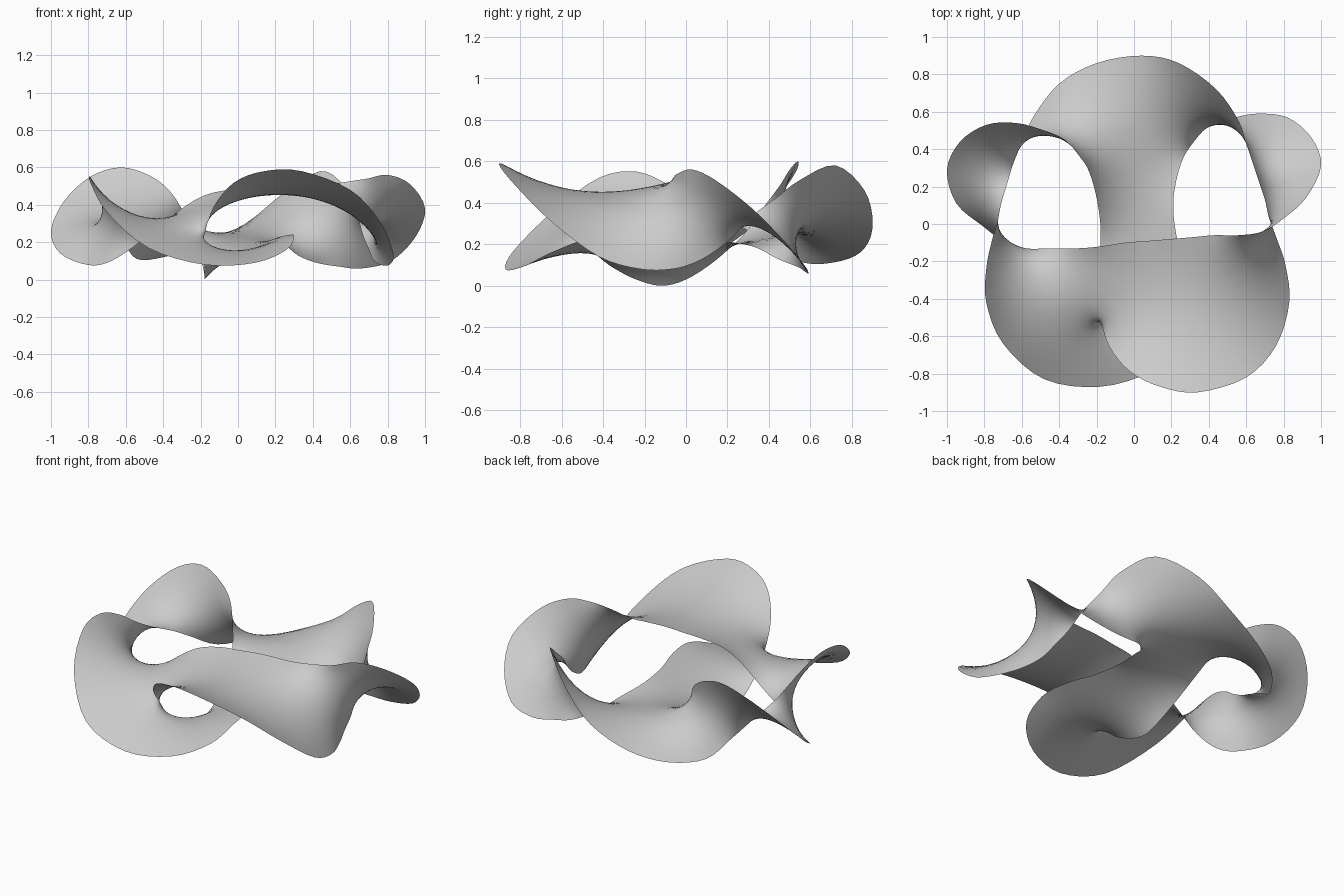
import bpy
import bmesh
from mathutils import Vector

cube = bpy.data.objects.get("Cube")
if cube:
    bpy.data.objects.remove(cube, do_unlink=True)

STEPS = 4      # samples between two control points of the rim
HALF = 8       # faces from the rim to the middle of a ribbon
RELAX = 200    # even smoothing passes of the film
ROUNDS = 16    # rounds of area-reducing passes
SWEEPS = 6     # passes in each round

# Rim arcs in hundredths of a unit, each from the back junction to the front one
left_inner = [(4, 90, 30), (-20, 86, 18), (-40, 75, 12), (-54, 57, 11), (-61, 41, 20),
              (-65, 31, 26), (-68, 21, 31), (-71, 11, 36), (-73, 1, 42), (-76, -9, 49),
              (-79, -24, 55), (-79, -42, 52), (-70, -64, 36), (-48, -83, 17)]
left_outer = [(-24, 28, 25), (-29, 36, 36), (-37, 45, 48), (-48, 50, 56), (-63, 54, 60),
              (-79, 53, 55), (-93, 44, 42), (-100, 29, 26), (-95, 11, 14), (-81, -1, 8),
              (-70, -9, 9), (-58, -13, 16), (-45, -13, 26), (-30, -13, 38)]
middle_right = [(25, 32, 19), (21, 12, 22), (23, -8, 23), (28, -27, 24), (30, -46, 23),
                (26, -65, 16), (9, -79, 9), (-18, -87, 8), (-48, -83, 17)]
middle_left = [(-24, 28, 25), (-20, 14, 12), (-18, 0, 3), (-18, -12, 0), (-18, -24, 3),
               (-18, -34, 8), (-18, -41, 13), (-19, -46, 18), (-18, -51, 24)]
right_inner = [(4, 90, 30), (24, 86, 46), (44, 72, 58), (56, 55, 51), (60, 43, 42),
               (64, 31, 33), (67, 22, 23), (70, 13, 16), (72, 4, 11), (76, -7, 8),
               (81, -22, 8), (83, -42, 14), (76, -65, 31), (60, -82, 48), (34, -90, 58),
               (14, -87, 58), (-2, -79, 52), (-13, -66, 39), (-18, -51, 24)]
right_outer = [(25, 32, 19), (32, 44, 13), (42, 54, 9), (54, 57, 7), (66, 59, 6),
               (82, 57, 10), (95, 46, 23), (100, 31, 38), (92, 14, 51), (80, 3, 56),
               (69, -4, 54), (56, -6, 52), (43, -6, 50), (32, -7, 50), (20, -8, 50),
               (8, -9, 49), (-5, -10, 48), (-18, -12, 45), (-30, -13, 38)]
back_centre = Vector((0.02, 0.48, 0.26))
front_centre = Vector((-0.31, -0.48, 0.24))

# The six arcs chain into one closed knotted rim, every second one walked backwards
chain = [left_inner, middle_right, right_outer, left_outer, middle_left, right_inner]
knots = []
for i, arc in enumerate(chain):
    walk = arc if i % 2 == 0 else arc[::-1]
    knots += [Vector(p) / 100 for p in walk[:-1]]


def rim_point(i, t):
    """Point on the smooth closed curve through the knots."""
    a, b, c, d = (knots[(i + k) % len(knots)] for k in (-1, 0, 1, 2))
    return (2 * b + (c - a) * t + (2 * a - 5 * b + 4 * c - d) * t ** 2
            + (3 * b - a - 3 * c + d) * t ** 3) / 2


def sampled_arcs():
    """Sample every arc, all running from back to front."""
    arcs, start = [], 0
    for i, arc in enumerate(chain):
        spans = len(arc) - 1
        pts = [rim_point(start + s // STEPS, (s % STEPS) / STEPS)
               for s in range(spans * STEPS + 1)]
        arcs.append(pts if i % 2 == 0 else pts[::-1])
        start += spans
    return arcs


def add_ribbon(bm, side_a, side_b):
    """Span two rim arcs, with the end rows bent through the junction centres."""
    last = len(side_a) - 1
    rows = []
    for r, (a, b) in enumerate(zip(side_a, side_b)):
        t = r / last
        centre, near = (back_centre, t) if t < 0.5 else (front_centre, 1 - t)
        pull = max(0, 1 - near * 4) ** 2
        bend = (centre - (a + b) / 2) * pull
        row = []
        for k in range(2 * HALF + 1):
            u = k / (2 * HALF)
            tent = 1 - abs(2 * u - 1)
            row.append(bm.verts.new(a.lerp(b, u) + bend * tent))
        rows.append(row)
    for low, high in zip(rows, rows[1:]):
        for k in range(2 * HALF):
            bm.faces.new((low[k], low[k + 1], high[k + 1], high[k]))


def shrink_area(bm, free):
    """Pull the free vertices towards a soap film, weighting edges by their angles."""
    weights = {v: {} for v in bm.verts}
    for face in bm.faces:
        corners = face.verts[:]
        for k in range(3):
            tip, p, q = corners[k], corners[k - 1], corners[k - 2]
            u, v = p.co - tip.co, q.co - tip.co
            cot = u.dot(v) / max(u.cross(v).length, 1e-9)
            weights[p][q] = weights[p].get(q, 0) + cot
            weights[q][p] = weights[q].get(p, 0) + cot
    for v in free:
        weights[v] = {n: min(max(w, 0.05), 4) for n, w in weights[v].items()}
    for _ in range(SWEEPS):
        for v in free:
            total = sum(weights[v].values())
            v.co = sum((n.co * w for n, w in weights[v].items()), Vector()) / total


# Three twisted ribbons joined at two junctions
bm = bmesh.new()
l_in, m_right, r_out, l_out, m_left, r_in = sampled_arcs()
for pair in ((l_in, l_out), (m_left, m_right), (r_in, r_out)):
    add_ribbon(bm, *pair)
bmesh.ops.remove_doubles(bm, verts=bm.verts[:], dist=0.0002)

# Relax the film while its rim stays fixed
inner = [v for v in bm.verts if not v.is_boundary]
for _ in range(RELAX):
    bmesh.ops.smooth_vert(bm, verts=inner, factor=0.5,
                          use_axis_x=True, use_axis_y=True, use_axis_z=True)
bmesh.ops.triangulate(bm, faces=bm.faces[:])
for _ in range(ROUNDS):
    shrink_area(bm, inner)
bmesh.ops.recalc_face_normals(bm, faces=bm.faces[:])
for face in bm.faces:
    face.smooth = True

mesh = bpy.data.meshes.new("twisted_film")
bm.to_mesh(mesh)
bm.free()
film = bpy.data.objects.new("twisted_film", mesh)
bpy.context.collection.objects.link(film)

# Single grey finish
grey = bpy.data.materials.new("light_grey")
grey.use_nodes = True
colour = (0.6, 0.6, 0.6, 1)
grey.diffuse_color = colour
grey.node_tree.nodes["Principled BSDF"].inputs["Base Color"].default_value = colour
mesh.materials.append(grey)
